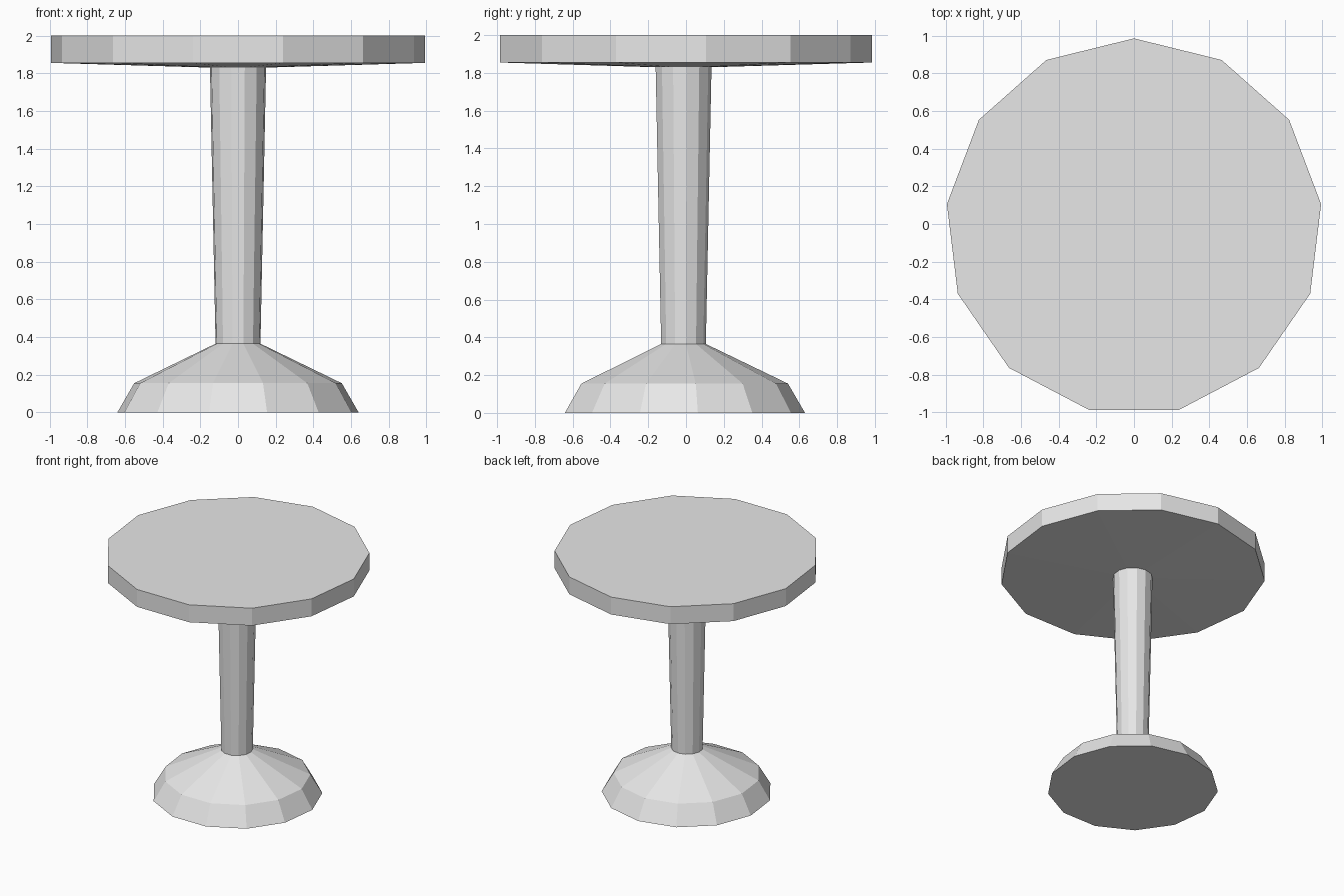
import bpy
import bmesh
from math import sin, cos, tau

SIDES = 13
CENTRE_Y = -0.015

cube = bpy.data.objects.get("Cube")
if cube:
    bpy.data.objects.remove(cube, do_unlink=True)

grey = bpy.data.materials.new("light_grey")
grey.use_nodes = True
colour = (0.8, 0.8, 0.8, 1)
grey.diffuse_color = colour
grey.node_tree.nodes["Principled BSDF"].inputs["Base Color"].default_value = colour


def turned_part(name, profile, cap_bottom=False, cap_top=False):
    """Flat-faceted turned part; profile is (radius, height) from bottom to top."""
    bm = bmesh.new()
    rings = []
    for radius, z in profile:
        rings.append([bm.verts.new((-radius * sin(tau * i / SIDES),
                                    radius * cos(tau * i / SIDES), z))
                      for i in range(SIDES)])
    for low, high in zip(rings, rings[1:]):
        for i in range(SIDES):
            j = (i + 1) % SIDES
            bm.faces.new((low[i], low[j], high[j], high[i]))
    if cap_bottom:
        bm.faces.new(rings[0][::-1])
    if cap_top:
        bm.faces.new(rings[-1])
    mesh = bpy.data.meshes.new(name)
    bm.to_mesh(mesh)
    bm.free()
    mesh.materials.append(grey)
    obj = bpy.data.objects.new(name, mesh)
    obj.location.y = CENTRE_Y
    bpy.context.collection.objects.link(obj)
    return obj


# Spreading foot with a steep lower skirt
turned_part("base", [(0.645, 0), (0.555, 0.155), (0.12, 0.365)], cap_bottom=True)

# Column widening slightly upwards
turned_part("column", [(0.12, 0.365), (0.15, 1.83)])

# Round top with a shallow conical underside
turned_part("table_top", [(0.15, 1.83), (1.0, 1.855), (1.0, 2.0)], cap_top=True)
